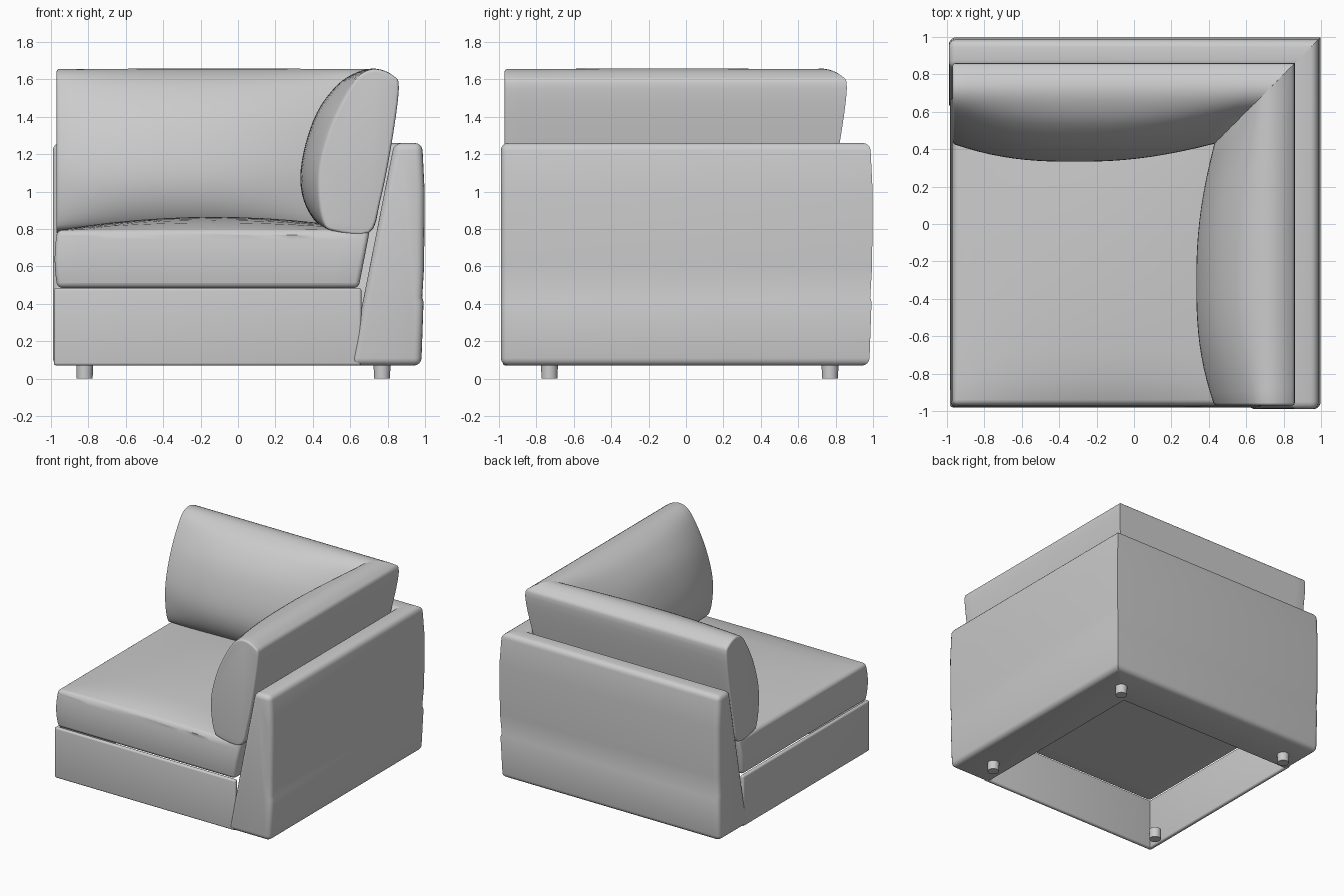
import bpy, bmesh, math
from mathutils import Vector

if "Cube" in bpy.data.objects:
    bpy.data.objects.remove(bpy.data.objects["Cube"])


def finish(name, bm, bevel=0.0, keep=None, segs=4):
    """Bevel the sharp edges, then turn the bmesh into a smooth-shaded object."""
    bmesh.ops.recalc_face_normals(bm, faces=bm.faces)
    if bevel:
        edges = [e for e in bm.edges if e.calc_face_angle(0) > math.radians(40)
                 and not (keep and keep(e))]
        bmesh.ops.bevel(bm, geom=edges, offset=bevel, segments=segs, profile=0.5,
                        affect='EDGES', clamp_overlap=True)
    me = bpy.data.meshes.new(name)
    bm.to_mesh(me)
    bm.free()
    ob = bpy.data.objects.new(name, me)
    bpy.context.collection.objects.link(ob)
    bpy.ops.object.select_all(action='DESELECT')
    ob.select_set(True)
    bpy.context.view_layer.objects.active = ob
    bpy.ops.object.shade_smooth_by_angle(angle=math.radians(40))
    return ob


def mitred_loft(name, section, y0, steps, bevel, swap):
    """Sweep an x-z section from y0 to the x=y corner diagonal; swap mirrors it to the back."""
    bm = bmesh.new()
    rings = []
    for i in range(steps + 1):
        t = i / steps
        ring = []
        for x, z in section(t):
            y = y0 + (x - y0) * t
            ring.append(bm.verts.new((y, x, z) if swap else (x, y, z)))
        rings.append(ring)
    n = len(rings[0])
    for a, b in zip(rings, rings[1:]):
        for j in range(n):
            bm.faces.new((a[j], a[(j + 1) % n], b[(j + 1) % n], b[j]))
    bm.faces.new(rings[0])
    bm.faces.new(rings[-1])
    on_mitre = lambda e: all(abs(v.co.x - v.co.y) < 1e-4 for v in e.verts)
    return finish(name, bm, bevel, on_mitre)


def smooth_loop(pts, sub=4):
    """Closed Catmull-Rom curve through the points."""
    p, n, out = [Vector(q) for q in pts], len(pts), []
    for i in range(n):
        a, b, c, d = p[i - 1], p[i], p[(i + 1) % n], p[(i + 2) % n]
        for k in range(sub):
            t = k / sub
            out.append(0.5 * (2 * b + (c - a) * t + (2 * a - 5 * b + 4 * c - d) * t * t
                              + (3 * b - a - 3 * c + d) * t ** 3))
    return out


def shaped_box(name, cuts, shape, bevel):
    """Subdivided cube whose unit coordinates (-1..1) are mapped by shape()."""
    bm = bmesh.new()
    bmesh.ops.create_cube(bm, size=2)
    if cuts:
        bmesh.ops.subdivide_edges(bm, edges=bm.edges[:], cuts=cuts, use_grid_fill=True)
    for v in bm.verts:
        v.co = shape(*v.co)
    return finish(name, bm, bevel)


def box(name, lo, hi, bevel):
    return shaped_box(name, 0, lambda u, v, w: [a + (b - a) * (c + 1) / 2 for a, b, c
                                                in zip(lo, hi, (u, v, w))], bevel)


# Sloped arm and matching back, mitred at the corner
FRAME = [(0.60, 0.07), (0.98, 0.07), (0.992, 0.41), (0.985, 0.435), (0.995, 0.6),
         (0.998, 1.0), (0.985, 1.26), (0.835, 1.26)]
for name, swap in (("side_arm", False), ("back_frame", True)):
    mitred_loft(name, lambda t: FRAME, -0.99, 1, 0.04, swap)

# Plump backrest cushions: end section blends into a fuller middle section
END = [(0.70, 0.78), (0.51, 0.79), (0.455, 0.84), (0.43, 1.0), (0.44, 1.16), (0.50, 1.36),
       (0.59, 1.54), (0.66, 1.63), (0.74, 1.655), (0.83, 1.62), (0.86, 1.55), (0.82, 1.25),
       (0.76, 0.95)]
MID = [(0.70, 0.78), (0.49, 0.79), (0.385, 0.88), (0.335, 1.03), (0.35, 1.21), (0.42, 1.42),
       (0.53, 1.57), (0.64, 1.64), (0.74, 1.657), (0.83, 1.62), (0.86, 1.55), (0.82, 1.25),
       (0.76, 0.95)]


def cushion_section(t):
    b = 1 - abs(2 * t - 1) ** 2.5
    return smooth_loop([Vector(e).lerp(Vector(m), b) for e, m in zip(END, MID)])


for name, swap in (("side_cushion", False), ("back_cushion", True)):
    mitred_loft(name, cushion_section, -0.97, 20, 0.015, swap)


# Crowned seat cushion with edges sloped to fit the arm and back
def seat_shape(u, v, w):
    h = (w + 1) / 2
    top = 0.795 + 0.07 * (1 - u * u) * math.sqrt(max(0, 1 - v * v))
    far = 0.645 + 0.06 * h
    near = -0.98 + 0.015 * w * w
    lerp = lambda s: near + (far - near) * (s + 1) / 2
    return Vector((lerp(u), lerp(v), 0.485 + (top - 0.485) * h))


shaped_box("seat_cushion", 11, seat_shape, 0.04)

# Thin base panels, open underneath
box("base_front", (-0.985, -0.98, 0.07), (0.66, -0.945, 0.485), 0.015)
box("base_side", (-0.985, -0.98, 0.07), (-0.95, 0.66, 0.485), 0.015)

# Short round feet
for x in (-0.82, 0.77):
    for y in (-0.73, 0.77):
        bm = bmesh.new()
        bmesh.ops.create_cone(bm, cap_ends=True, segments=24, radius1=0.043,
                              radius2=0.045, depth=0.08)
        bmesh.ops.translate(bm, verts=bm.verts, vec=(x, y, 0.04))
        finish("foot", bm)
